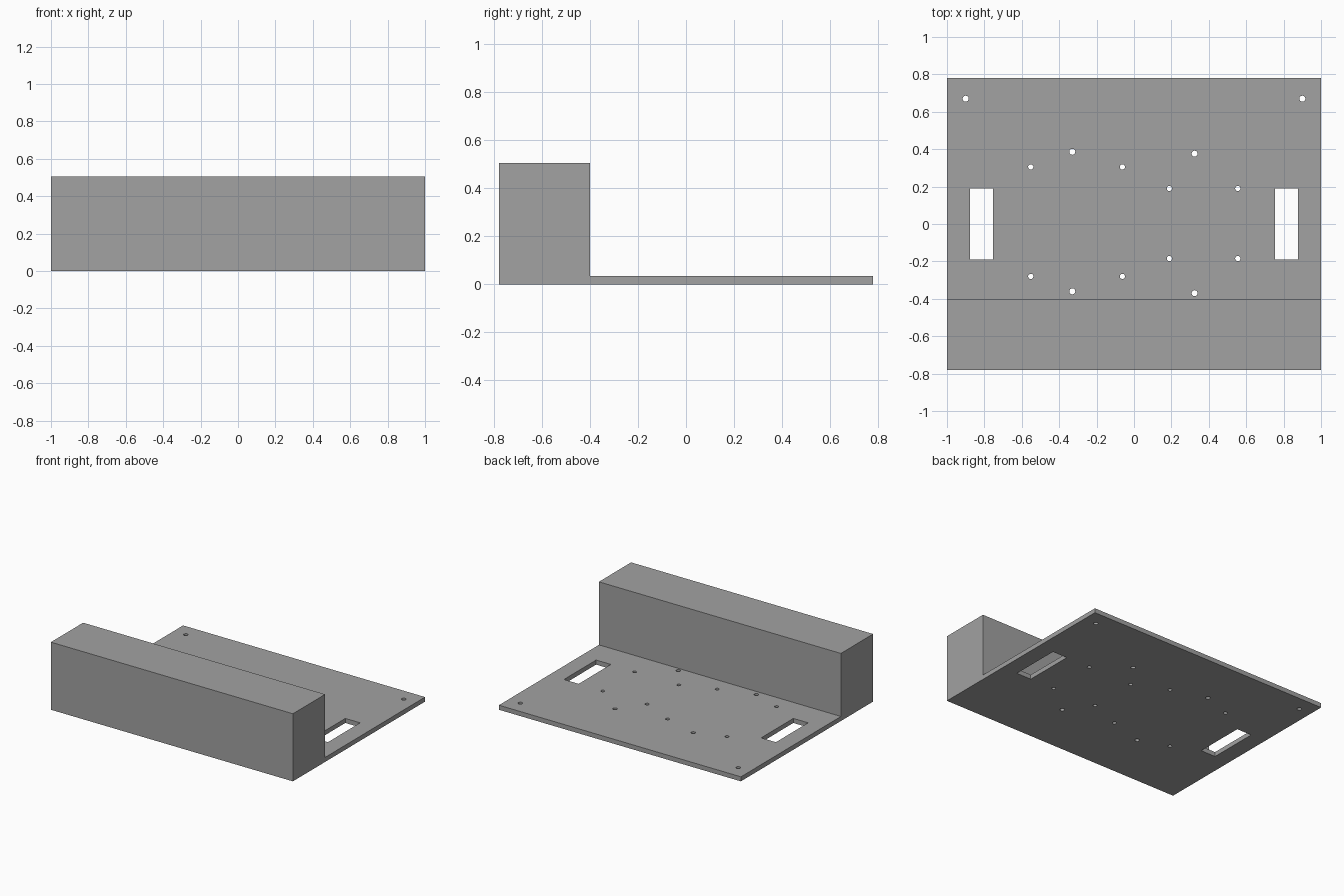
import bpy
import bmesh
from mathutils import Matrix, Vector

cube = bpy.data.objects.get("Cube")
if cube:
    bpy.data.objects.remove(cube, do_unlink=True)

HALF_X, HALF_Y = 1.0, 0.78
WALL_BACK, WALL_TOP, PLATE_TOP = -0.40, 0.505, 0.034

grey = bpy.data.materials.new("plain_grey")
grey.use_nodes = True
colour = (0.36, 0.36, 0.36, 1)
grey.diffuse_color = colour
grey.node_tree.nodes["Principled BSDF"].inputs["Base Color"].default_value = colour


def make_object(name, bm):
    bmesh.ops.recalc_face_normals(bm, faces=bm.faces)
    mesh = bpy.data.meshes.new(name)
    bm.to_mesh(mesh)
    bm.free()
    mesh.materials.append(grey)
    obj = bpy.data.objects.new(name, mesh)
    bpy.context.collection.objects.link(obj)
    return obj


# L-shaped body: thin plate with a solid block along the front
profile = [(-HALF_Y, 0), (HALF_Y, 0), (HALF_Y, PLATE_TOP),
           (WALL_BACK, PLATE_TOP), (WALL_BACK, WALL_TOP), (-HALF_Y, WALL_TOP)]
bm = bmesh.new()
side = bm.faces.new([bm.verts.new((-HALF_X, y, z)) for y, z in profile])
extruded = bmesh.ops.extrude_face_region(bm, geom=[side], use_keep_orig=True)
moved = [v for v in extruded["geom"] if isinstance(v, bmesh.types.BMVert)]
bmesh.ops.translate(bm, vec=(2 * HALF_X, 0, 0), verts=moved)
body = make_object("plate_with_front_block", bm)

# Cutters: two hand slots and the screw holes
cutters = bmesh.new()
for x in (-0.815, 0.815):
    bmesh.ops.create_cube(cutters, size=1, matrix=Matrix.LocRotScale(
        Vector((x, 0, 0)), None, Vector((0.122, 0.38, 0.2))))

wide_holes = [(-0.9, 0.67), (0.9, 0.67), (-0.33, 0.386), (-0.33, -0.36),
              (0.324, 0.376), (0.324, -0.37)]
narrow_holes = [(x, y) for x in (-0.552, -0.062) for y in (0.305, -0.28)]
narrow_holes += [(x, y) for x in (0.189, 0.555) for y in (0.19, -0.185)]
for radius, centres in ((0.016, wide_holes), (0.014, narrow_holes)):
    for x, y in centres:
        bmesh.ops.create_cone(cutters, cap_ends=True, segments=24, radius1=radius,
                              radius2=radius, depth=0.2,
                              matrix=Matrix.Translation((x, y, 0)))
cutter = make_object("hole_cutter", cutters)
cutter.hide_render = True

# Cut the openings, then drop the cutter
cut = body.modifiers.new("openings", "BOOLEAN")
cut.operation = "DIFFERENCE"
cut.solver = "EXACT"
cut.object = cutter
bpy.context.view_layer.objects.active = body
body.select_set(True)
bpy.ops.object.modifier_apply(modifier=cut.name)
bpy.data.objects.remove(cutter, do_unlink=True)
bpy.ops.object.shade_smooth_by_angle()
